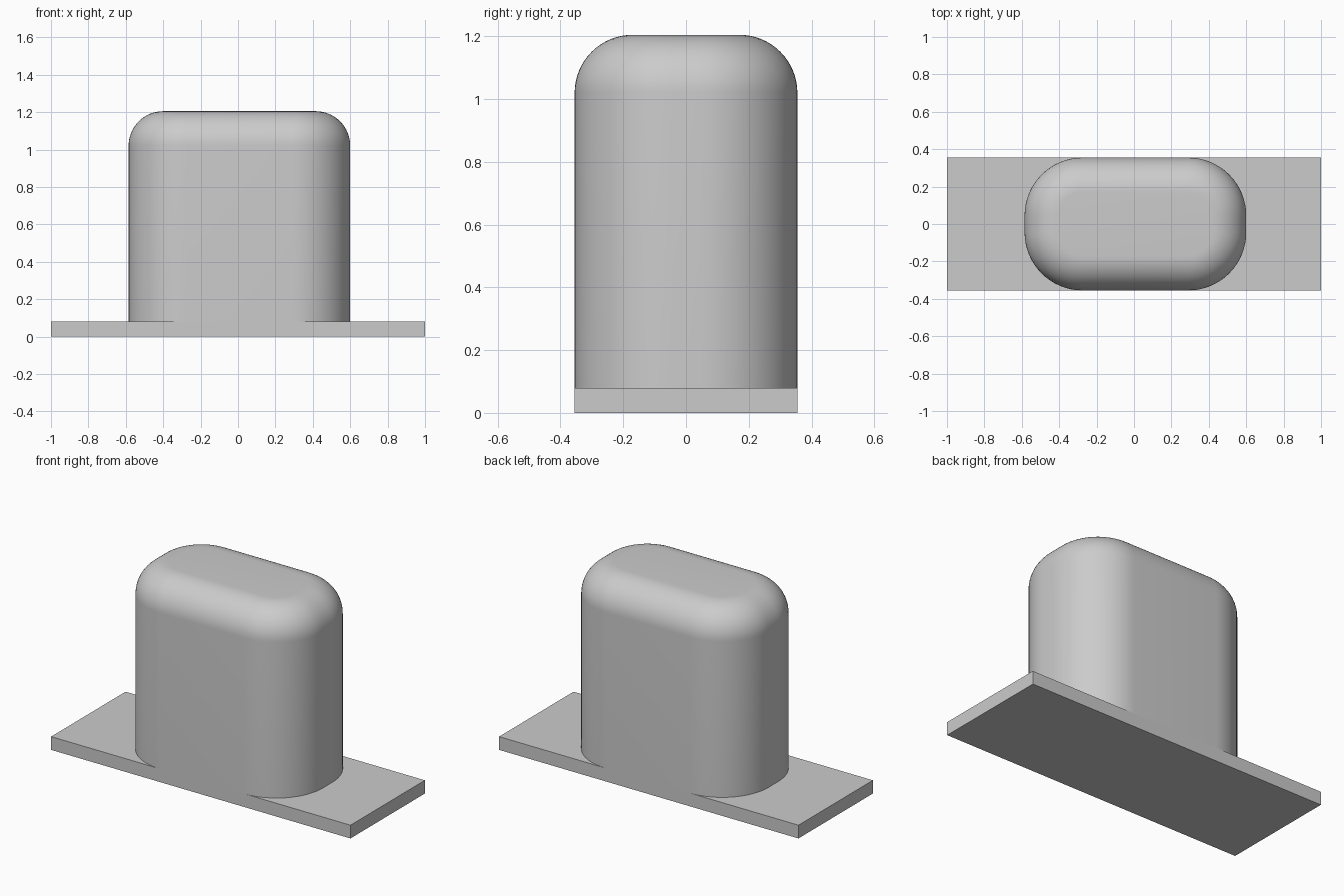
import bpy, bmesh, math

if "Cube" in bpy.data.objects:
    bpy.data.objects.remove(bpy.data.objects["Cube"])

grey = bpy.data.materials.new("plain_grey")
grey.diffuse_color = (0.6, 0.6, 0.6, 1)
grey.use_nodes = True
grey.node_tree.nodes["Principled BSDF"].inputs["Base Color"].default_value = grey.diffuse_color

HALF_Y, PLATE_Z, TOP_Z = 0.355, 0.08, 1.205
CX, HALF_X = 0.0075, 0.5925      # the body sits slightly to the right
CORNER, FILLET = 0.31, 0.185


def add_object(name, bm):
    bmesh.ops.recalc_face_normals(bm, faces=bm.faces)
    mesh = bpy.data.meshes.new(name)
    bm.to_mesh(mesh)
    bm.free()
    mesh.materials.append(grey)
    obj = bpy.data.objects.new(name, mesh)
    bpy.context.collection.objects.link(obj)
    return obj


def rounded_ring(bm, inset, z, steps=16):
    """Rounded rectangle outline, inset from the body's full size."""
    r = CORNER - inset
    verts = []
    for q, (sx, sy) in enumerate([(1, 1), (-1, 1), (-1, -1), (1, -1)]):
        for i in range(steps + 1):
            a = math.pi / 2 * (q + i / steps)
            verts.append(bm.verts.new((CX + sx * (HALF_X - CORNER) + r * math.cos(a),
                                       sy * (HALF_Y - CORNER) + r * math.sin(a), z)))
    return verts


# Flat base plate
bm = bmesh.new()
bmesh.ops.create_cube(bm, size=1)
for v in bm.verts:
    v.co = (v.co.x * 2, v.co.y * 2 * HALF_Y, (v.co.z + 0.5) * PLATE_Z)
add_object("base_plate", bm)

# Upright body with rounded corners and a filleted top
bm = bmesh.new()
rings = [rounded_ring(bm, 0, PLATE_Z)]
for i in range(17):
    a = math.pi / 2 * i / 16
    rings.append(rounded_ring(bm, FILLET * (1 - math.cos(a)),
                              TOP_Z - FILLET * (1 - math.sin(a))))
for low, high in zip(rings, rings[1:]):
    for i in range(len(low)):
        j = (i + 1) % len(low)
        bm.faces.new((low[i], low[j], high[j], high[i]))
bm.faces.new(rings[-1])
body = add_object("rounded_body", bm)

bpy.context.view_layer.objects.active = body
body.select_set(True)
bpy.ops.object.shade_smooth_by_angle(angle=math.radians(30))
